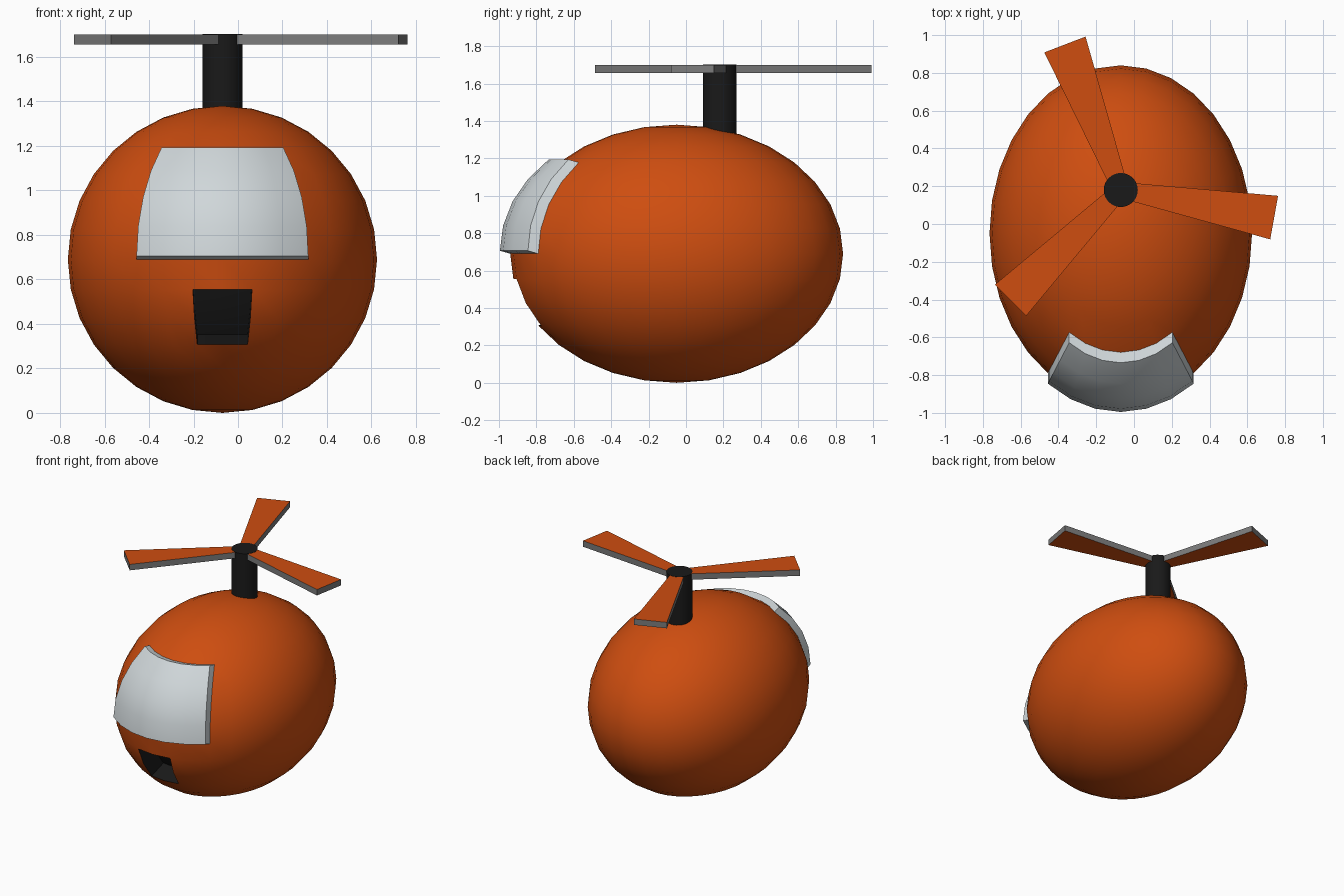
import bpy, bmesh, math
from mathutils import Vector, Matrix

if "Cube" in bpy.data.objects:
    bpy.data.objects.remove(bpy.data.objects["Cube"])

CENTRE = Vector((-0.07, -0.05, 0.69))
RADII = (0.695, 0.89, 0.69)
HUB = Vector((-0.07, 0.18, 0))


def material(name, rgb):
    m = bpy.data.materials.new(name)
    m.diffuse_color = (*rgb, 1)
    m.use_nodes = True
    m.node_tree.nodes["Principled BSDF"].inputs["Base Color"].default_value = m.diffuse_color
    return m


ORANGE = material("orange_paint", (0.62, 0.075, 0.005))
BLACK = material("black", (0.01, 0.01, 0.01))
GLASS = material("pale_glass", (0.63, 0.68, 0.70))
GREY = material("grey_edge", (0.2, 0.2, 0.2))


def finish(bm, name, mats, smooth=True):
    bmesh.ops.recalc_face_normals(bm, faces=bm.faces)
    me = bpy.data.meshes.new(name)
    bm.to_mesh(me)
    bm.free()
    ob = bpy.data.objects.new(name, me)
    bpy.context.collection.objects.link(ob)
    for m in mats:
        me.materials.append(m)
    if smooth:
        bpy.ops.object.select_all(action='DESELECT')
        ob.select_set(True)
        bpy.context.view_layer.objects.active = ob
        bpy.ops.object.shade_smooth_by_angle(angle=math.radians(30))
    return ob


def unit_sphere():
    bm = bmesh.new()
    bmesh.ops.create_uvsphere(bm, u_segments=32, v_segments=16, radius=1)
    return bm


def patch(bm, steps, low, high):
    """Front faces within +-steps segments and between two ring numbers."""
    s = math.radians(11.25)
    found = []
    for f in bm.faces:
        c = f.calc_center_median()
        az = math.atan2(c.x, -c.y) / s
        el = math.atan2(c.z, math.hypot(c.x, c.y)) / s
        if abs(az) < steps and low < el < high:
            found.append(f)
    return found


def to_ellipsoid(bm):
    bm.transform(Matrix.Translation(CENTRE) @ Matrix.Diagonal((*RADII, 1)))


def push(bm, faces, offset):
    """Extrude a patch by an offset and drop the faces it started from."""
    geom = bmesh.ops.extrude_face_region(bm, geom=faces)["geom"]
    bmesh.ops.translate(bm, verts=[g for g in geom if isinstance(g, bmesh.types.BMVert)], vec=offset)
    bmesh.ops.delete(bm, geom=[f for f in faces if f.is_valid], context='FACES_ONLY')
    return [g for g in geom if isinstance(g, bmesh.types.BMFace)]


# Body: ellipsoid, opened under the windscreen, with a recessed front vent
bm = unit_sphere()
window_faces = patch(bm, 3, 0, 4)
vent_faces = patch(bm, 1, -3, -1)
bmesh.ops.delete(bm, geom=window_faces, context='FACES')
to_ellipsoid(bm)
for f in push(bm, vent_faces, (0, 0.14, 0.045)):
    f.material_index = 1
    for e in f.edges:
        for g in e.link_faces:
            g.material_index = 1
finish(bm, "body", [ORANGE, BLACK])

# Windscreen: raised patch of the same ellipsoid
bm = unit_sphere()
keep = set(patch(bm, 3, 0, 4))
bmesh.ops.delete(bm, geom=[f for f in bm.faces if f not in keep], context='FACES')
to_ellipsoid(bm)
push(bm, list(bm.faces), (0, -0.055, 0.016))
finish(bm, "windscreen", [GLASS])

# Rotor mast
bm = bmesh.new()
bmesh.ops.create_cone(bm, cap_ends=True, segments=32, radius1=0.09, radius2=0.09, depth=0.45,
                      matrix=Matrix.Translation(HUB + Vector((0, 0, 1.477))))
finish(bm, "rotor_mast", [BLACK])

# Rotor blades: tapered slabs, painted on top and bottom, grey on the edges
for i, angle in enumerate((-10.2, 111, 225)):
    bm = bmesh.new()
    outline = [(0.05, -0.047), (0.825, -0.117), (0.825, 0.117), (0.05, 0.047)]
    base = bm.faces.new([bm.verts.new((x, y, 1.655)) for x, y in outline])
    geom = bmesh.ops.extrude_face_region(bm, geom=[base], use_keep_orig=True)["geom"]
    bmesh.ops.translate(bm, verts=[g for g in geom if isinstance(g, bmesh.types.BMVert)], vec=(0, 0, 0.045))
    bm.normal_update()
    for f in bm.faces:
        f.material_index = 0 if abs(f.normal.z) > 0.5 else 1
    bm.transform(Matrix.Translation(HUB) @ Matrix.Rotation(math.radians(angle), 4, 'Z'))
    finish(bm, f"rotor_blade_{i + 1}", [ORANGE, GREY], smooth=False)
